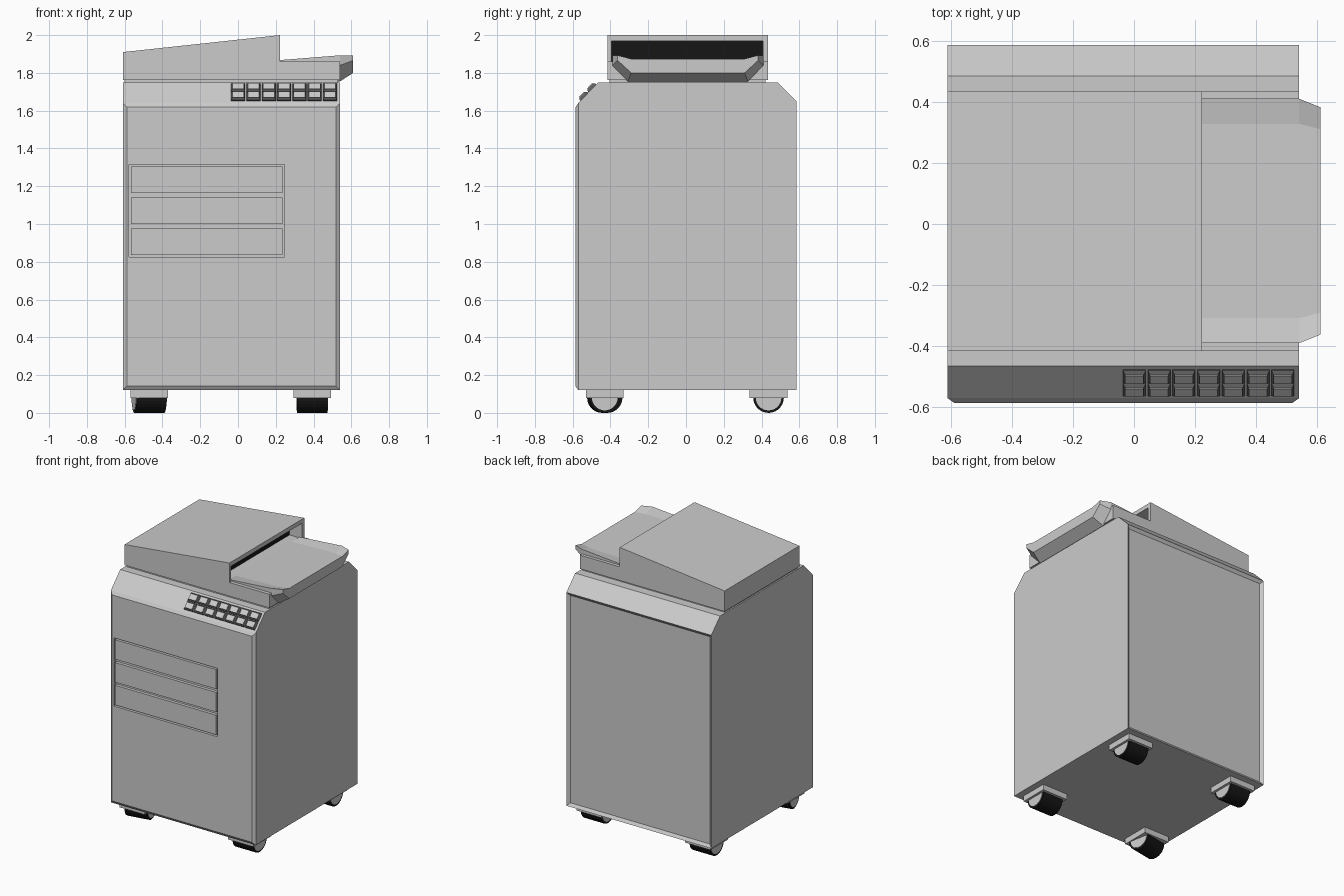
import bpy, bmesh, math
from mathutils import Matrix, Vector

if "Cube" in bpy.data.objects:
    bpy.data.objects.remove(bpy.data.objects["Cube"])


def material(name, v):
    m = bpy.data.materials.new(name)
    m.diffuse_color = (v, v, v, 1)
    m.use_nodes = True
    m.node_tree.nodes["Principled BSDF"].inputs["Base Color"].default_value = m.diffuse_color
    return m


black = material("black", 0.008)
dark = material("dark_grey", 0.12)
light = material("light_grey", 0.65)


def finish(name, bm, mat=None):
    bmesh.ops.recalc_face_normals(bm, faces=bm.faces)
    me = bpy.data.meshes.new(name)
    bm.to_mesh(me)
    bm.free()
    ob = bpy.data.objects.new(name, me)
    bpy.context.collection.objects.link(ob)
    if mat:
        me.materials.append(mat)
    return ob


def loft(sections):
    """Closed solid through matching rings of points."""
    bm = bmesh.new()
    rings = [[bm.verts.new(p) for p in s] for s in sections]
    n = len(rings[0])
    for a, b in zip(rings, rings[1:]):
        for i in range(n):
            j = (i + 1) % n
            bm.faces.new((a[i], a[j], b[j], b[i]))
    bm.faces.new(rings[0])
    bm.faces.new(rings[-1])
    bmesh.ops.recalc_face_normals(bm, faces=bm.faces)
    return bm


def box(name, x, y, z, mat=None):
    ring = lambda h: [(x[0], y[0], h), (x[1], y[0], h), (x[1], y[1], h), (x[0], y[1], h)]
    return finish(name, loft([ring(z[0]), ring(z[1])]), mat)


def cut(ob, cutter):
    mod = ob.modifiers.new("cut", 'BOOLEAN')
    mod.object = cutter
    mod.solver = 'EXACT'
    bpy.context.view_layer.objects.active = ob
    bpy.ops.object.modifier_apply(modifier=mod.name)
    bpy.data.objects.remove(cutter)


# cabinet: side profile, raised front panel, recessed back panel
side = [(-0.57, 0.12), (0.585, 0.12), (0.585, 1.65), (0.485, 1.75), (-0.465, 1.75), (-0.57, 1.64)]
bm = loft([[(x, y, z) for y, z in side] for x in (-0.61, 0.54)])
for sign, depth in ((-1, 0.015), (1, -0.015)):
    face = [f for f in bm.faces if f.normal.y * sign > 0.99]
    bmesh.ops.inset_region(bm, faces=face, thickness=0.03, depth=depth)
cabinet = finish("cabinet", bm)

# paper drawers set in a shallow recess
cut(cabinet, box("drawer_cutter", (-0.576, 0.245), (-0.7, -0.563), (0.825, 1.315)))
for i, z in enumerate(((0.836, 0.977), (0.999, 1.140), (1.164, 1.304))):
    box(f"drawer_{i + 1}", (-0.567, 0.236), (-0.585, -0.56), z)

# scanner lid with wedge top and paper slot
box("lid_seal", (-0.60, 0.53), (-0.405, 0.42), (1.745, 1.77))
wedge = [(-0.61, 1.762), (0.54, 1.762), (0.54, 1.86), (0.223, 1.86), (0.223, 2.0), (-0.61, 1.91)]
lid = finish("scanner_lid", loft([[(x, y, z) for x, z in wedge] for y in (-0.415, 0.433)]))
cut(lid, box("slot_cutter", (0.12, 0.3), (-0.395, 0.408), (1.8605, 1.97)))
box("slot_interior", (0.115, 0.124), (-0.395, 0.408), (1.861, 1.97), black)


# output tray: shallow trough, narrowing at its overhanging end
def tray(x, rim_half, floor_half, rim, floor, under, bottom):
    c = 0.01
    return [(x, c - rim_half, rim), (x, c - rim_half, under), (x, c - floor_half, bottom),
            (x, c + floor_half, bottom), (x, c + rim_half, under), (x, c + rim_half, rim),
            (x, c + floor_half, floor), (x, c - floor_half, floor)]


finish("output_tray", loft([
    tray(0.20, 0.40, 0.318, 1.866, 1.862, 1.84, 1.76),
    tray(0.54, 0.40, 0.318, 1.893, 1.872, 1.84, 1.755),
    tray(0.61, 0.372, 0.30, 1.893, 1.874, 1.866, 1.80)]))

# keypad: two rows of tapered keys on the sloping panel
along = Vector((0, 0.105, 0.11)).normalized()
out = Vector((0, -along.z, along.y))
for row, t in enumerate((0.046, 0.108)):
    for col in range(7):
        c = Vector((0.001 + col * 0.081, -0.57, 1.64)) + along * t

        def ring(w, h, d):
            return [c + Vector((sx * w, 0, 0)) + along * (sy * h) + out * d
                    for sx, sy in ((-1, -1), (1, -1), (1, 1), (-1, 1))]
        finish(f"key_base_{row}_{col}", loft([ring(0.037, 0.029, -0.005), ring(0.037, 0.029, 0.006),
                                              ring(0.03, 0.02, 0.017)]), dark)
        finish(f"key_cap_{row}_{col}", loft([ring(0.029, 0.019, 0.01), ring(0.029, 0.019, 0.02)]), light)

# casters: mounting plate with half-round wheel and pale hub faces


def half_disc(x, r):
    return [(x, r * math.cos(a), r * math.sin(a))
            for a in (math.pi + math.pi * i / 14 for i in range(15))]


for name, x, y, turn in (("front_left", -0.47, -0.43, 10), ("front_right", 0.393, -0.43, 0),
                         ("back_left", -0.47, 0.437, 0), ("back_right", 0.393, 0.437, 0)):
    box(f"caster_plate_{name}", (x - 0.1, x + 0.1), (y - 0.1, y + 0.1), (0.08, 0.122))
    place = Matrix.Translation((x, y, 0.081)) @ Matrix.Rotation(math.radians(turn), 4, 'Z')
    for part, w, r, mat in (("wheel", 0.08, 0.081, black), ("hub", 0.083, 0.068, light)):
        ob = finish(f"{part}_{name}", loft([half_disc(-w, r), half_disc(w, r)]), mat)
        ob.data.transform(place)
